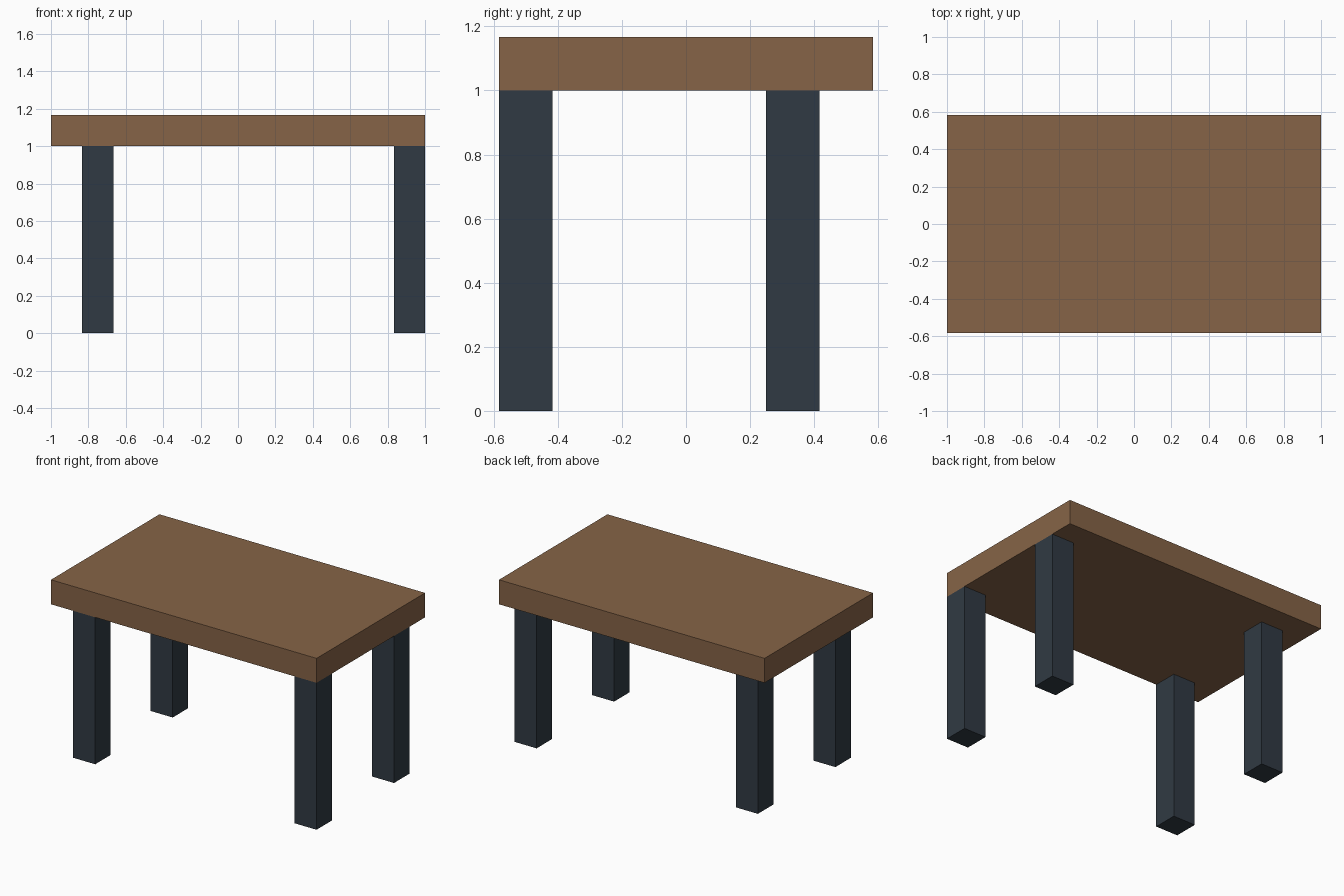
import bpy

if "Cube" in bpy.data.objects:
    bpy.data.objects.remove(bpy.data.objects["Cube"])

U = 1 / 12  # modelling unit


def material(name, color):
    mat = bpy.data.materials.new(name)
    mat.diffuse_color = (*color, 1)
    mat.use_nodes = True
    mat.node_tree.nodes["Principled BSDF"].inputs["Base Color"].default_value = mat.diffuse_color
    return mat


def box(name, center, size, mat):
    bpy.ops.mesh.primitive_cube_add(size=1, location=center)
    obj = bpy.context.object
    obj.name = name
    obj.scale = size
    bpy.ops.object.transform_apply(location=False, rotation=False, scale=True)
    obj.data.materials.append(mat)
    return obj


wood = material("wood", (0.24, 0.127, 0.063))
metal = material("dark_metal", (0.03, 0.042, 0.056))

# Table top
box("table_top", (0, 0, 13 * U), (24 * U, 14 * U, 2 * U), wood)

# Legs, deliberately offset: flush with the front and right edges only
for side, x in (("left", -9), ("right", 11)):
    for end, y in (("front", -6), ("back", 4)):
        box(f"{end}_{side}_leg", (x * U, y * U, 6 * U), (2 * U, 2 * U, 12 * U), metal)
